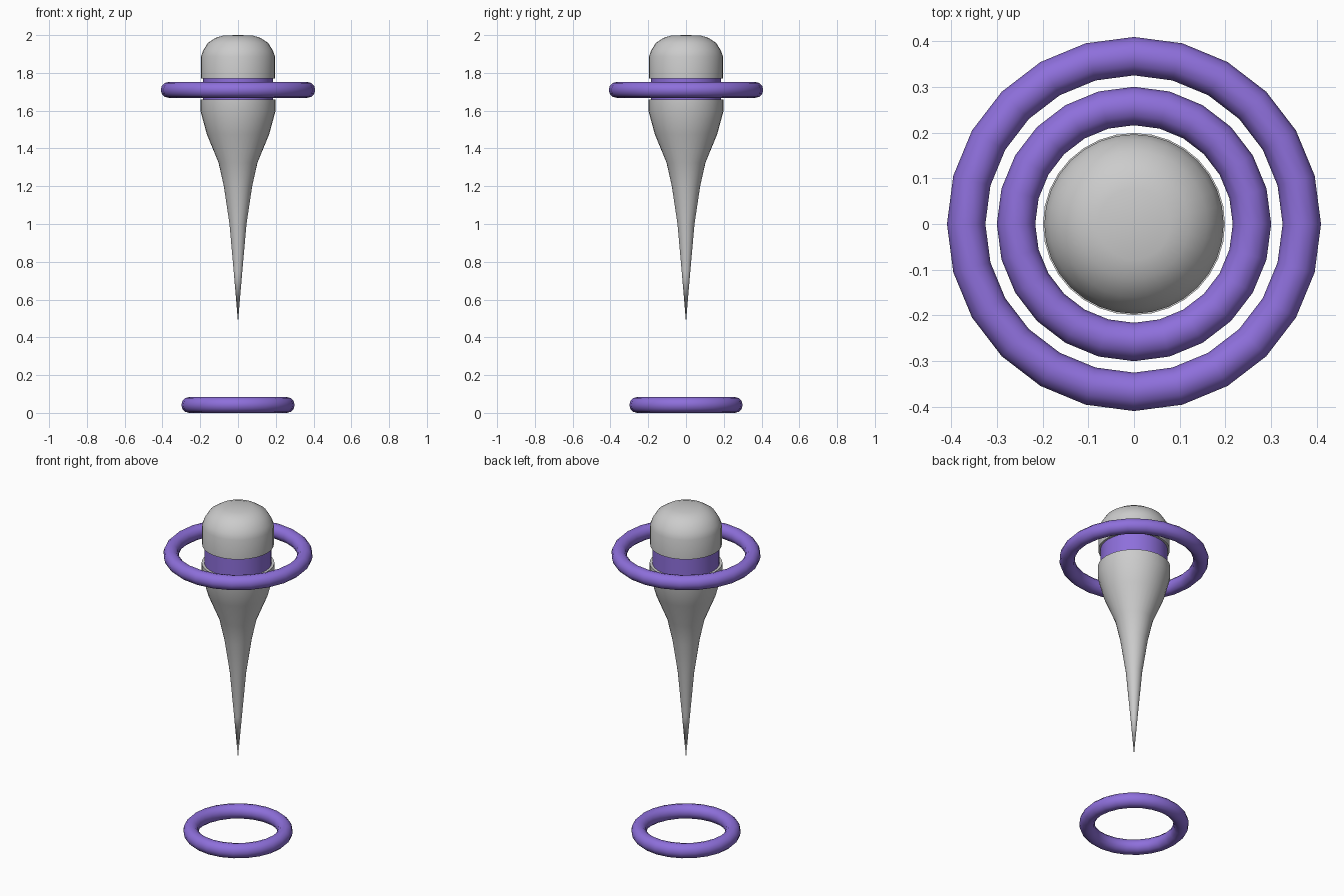
import bpy, bmesh, math

if "Cube" in bpy.data.objects:
    bpy.data.objects.remove(bpy.data.objects["Cube"])


def finish(bm, name, mat=None):
    bmesh.ops.remove_doubles(bm, verts=bm.verts, dist=0.0005)
    bmesh.ops.recalc_face_normals(bm, faces=bm.faces)
    me = bpy.data.meshes.new(name)
    bm.to_mesh(me)
    bm.free()
    ob = bpy.data.objects.new(name, me)
    bpy.context.collection.objects.link(ob)
    if mat:
        me.materials.append(mat)
    bpy.ops.object.select_all(action='DESELECT')
    ob.select_set(True)
    bpy.context.view_layer.objects.active = ob
    bpy.ops.object.shade_smooth_by_angle(angle=math.radians(50))
    return ob


def lathe(name, profile, steps, mat=None, closed=False):
    """Spin an (r, z) profile around the z axis."""
    bm = bmesh.new()
    vs = [bm.verts.new((r, 0, z)) for r, z in profile]
    es = [bm.edges.new(p) for p in zip(vs, vs[1:])]
    if closed:
        es.append(bm.edges.new((vs[-1], vs[0])))
    bmesh.ops.spin(bm, geom=vs + es, cent=(0, 0, 0), axis=(0, 0, 1),
                   angle=2 * math.pi, steps=steps, use_merge=False)
    return finish(bm, name, mat)


def ring(name, major, minor, z, mat):
    n = 12
    section = [(major + minor * math.cos(2 * math.pi * i / n),
                z + minor * math.sin(2 * math.pi * i / n)) for i in range(n)]
    return lathe(name, section, 24, mat, closed=True)


purple = bpy.data.materials.new("purple")
purple.diffuse_color = (0.27, 0.16, 0.71, 1)
purple.use_nodes = True
purple.node_tree.nodes["Principled BSDF"].inputs["Base Color"].default_value = purple.diffuse_color

# Tapered spike body with a flat shoulder
lathe("spike_body", [(0, 0.48), (0.022, 0.74), (0.045, 1.0), (0.075, 1.2),
                     (0.103, 1.325), (0.165, 1.475), (0.199, 1.6),
                     (0.199, 1.66), (0, 1.66)], 32)

# Recessed neck band
lathe("neck_band", [(0, 1.655), (0.184, 1.655), (0.184, 1.78), (0, 1.78)], 32, purple)

# Domed head
lathe("head", [(0, 1.77), (0.196, 1.77), (0.196, 1.887), (0.185, 1.918),
               (0.16, 1.958), (0.12, 1.985), (0.078, 1.998), (0, 2.0)], 32)

# Hovering ring around the neck and landing ring below
ring("neck_ring", 0.367, 0.042, 1.71, purple)
ring("ground_ring", 0.258, 0.042, 0.042, purple)
